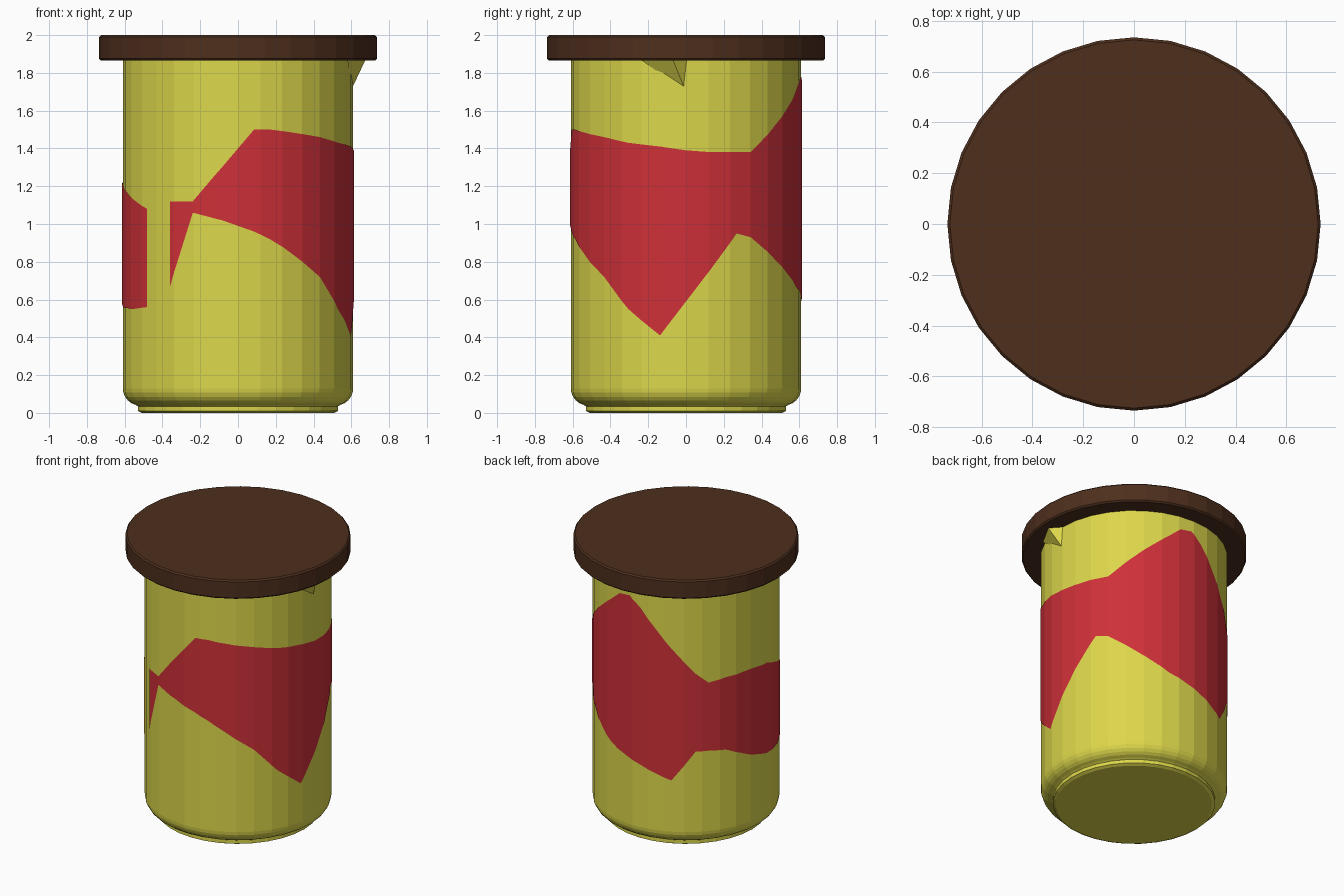
import bpy, math

if "Cube" in bpy.data.objects:
    bpy.data.objects.remove(bpy.data.objects["Cube"])

SIDES = 32
STEP = 360 / SIDES


def material(name, rgb):
    m = bpy.data.materials.new(name)
    m.diffuse_color = (*rgb, 1)
    m.use_nodes = True
    m.node_tree.nodes["Principled BSDF"].inputs["Base Color"].default_value = m.diffuse_color
    return m


def add_object(name, verts, faces, mat):
    me = bpy.data.meshes.new(name)
    me.from_pydata(verts, [], faces)
    me.materials.append(mat)
    me.update()
    ob = bpy.data.objects.new(name, me)
    bpy.context.collection.objects.link(ob)
    return ob


def point(deg, r, z):
    # angle 0 is the front (-y), 90 is the right (+x)
    a = math.radians(deg)
    return (r * math.sin(a), -r * math.cos(a), z)


def lathe(name, profile, mat):
    # closed solid turned from a bottom-to-top profile
    verts = [point(i * STEP, r, z) for r, z in profile for i in range(SIDES)]
    faces = [tuple(reversed(range(SIDES)))]
    for k in range(len(profile) - 1):
        for i in range(SIDES):
            j = (i + 1) % SIDES
            a, b = k * SIDES, (k + 1) * SIDES
            faces.append((a + i, a + j, b + j, b + i))
    top = (len(profile) - 1) * SIDES
    faces.append(tuple(range(top, top + SIDES)))
    return add_object(name, verts, faces, mat)


yellow = material("jar_yellow", (0.72, 0.68, 0.07))
red = material("label_red", (0.62, 0.03, 0.04))
brown = material("lid_brown", (0.075, 0.028, 0.012))

# jar body with rounded shoulder above a small foot
foot_curve = [(0.61 - 0.09 * (1 - math.sin(t)), 0.13 - 0.09 * math.cos(t))
              for t in [math.radians(d) for d in (0, 15, 30, 45, 60, 75, 90)]]
body = lathe("jar_body", [(0.51, 0.0), (0.53, 0.01), (0.53, 0.035)] +
             [p for p in foot_curve if p[0] > 0.535] + [(0.61, 1.88)], yellow)

# lid with slightly eased edges
lid = lathe("lid", [(0.725, 1.865), (0.735, 1.875), (0.735, 1.99), (0.725, 2.0)], brown)


# label pieces: (angle, lower z, upper z), wrapped on the jar's facets
def label_piece(name, outline):
    lo_a, hi_a = outline[0][0], outline[-1][0]
    angles = {a for a, _, _ in outline}
    d = lo_a
    while d < hi_a:
        angles.add(d)
        d += 3
    angles |= {k * STEP for k in range(-8, 40) if lo_a < k * STEP < hi_a}
    verts, faces = [], []
    for a in sorted(angles):
        for p, q in zip(outline, outline[1:]):
            if p[0] <= a <= q[0]:
                t = (a - p[0]) / (q[0] - p[0])
                zs = [p[i] + (q[i] - p[i]) * t for i in (1, 2)]
                break
        off = math.radians(a % STEP - STEP / 2)
        r = 0.613 * math.cos(math.pi / SIDES) / math.cos(off)
        verts += [point(a, r, zs[0]), point(a, r, zs[1])]
    for i in range(0, len(verts) - 2, 2):
        faces.append((i, i + 2, i + 3, i + 1))
    return add_object(name, verts, faces, red)


label_piece("label_front_left", [(-36, 0.67, 1.12), (-23, 1.06, 1.12)])
label_piece("label_front_right", [
    (-23, 1.06, 1.12), (-8, 1.02, 1.3), (8, 0.96, 1.5), (16, 0.92, 1.5),
    (24, 0.87, 1.49), (45, 0.72, 1.46), (60, 0.55, 1.43), (77, 0.41, 1.41),
    (90, 0.59, 1.39), (103, 0.77, 1.38), (116, 0.95, 1.38)])
label_piece("label_back", [
    (116, 0.95, 1.38), (124, 0.93, 1.38), (145, 0.78, 1.56), (162, 0.67, 1.7),
    (170, 0.64, 1.77), (178, 0.61, 1.78), (186, 0.58, 1.71), (206, 0.5, 1.45),
    (221, 0.71, 1.27), (229, 0.71, 1.2)])
label_piece("label_left", [
    (229, 0.71, 1.2), (240, 0.7, 1.22), (259, 0.61, 1.23), (275, 0.56, 1.21),
    (295, 0.55, 1.13), (308, 0.56, 1.08)])

# thin broken shard standing out under the lid on the right
add_object("side_shard", [(0.595, 0.0, 1.70), (0.58, -0.24, 1.87), (0.675, -0.07, 1.87),
                          (0.595, 0.02, 1.87)],
           [(0, 2, 1), (0, 3, 2), (0, 1, 3), (1, 2, 3)], yellow)
